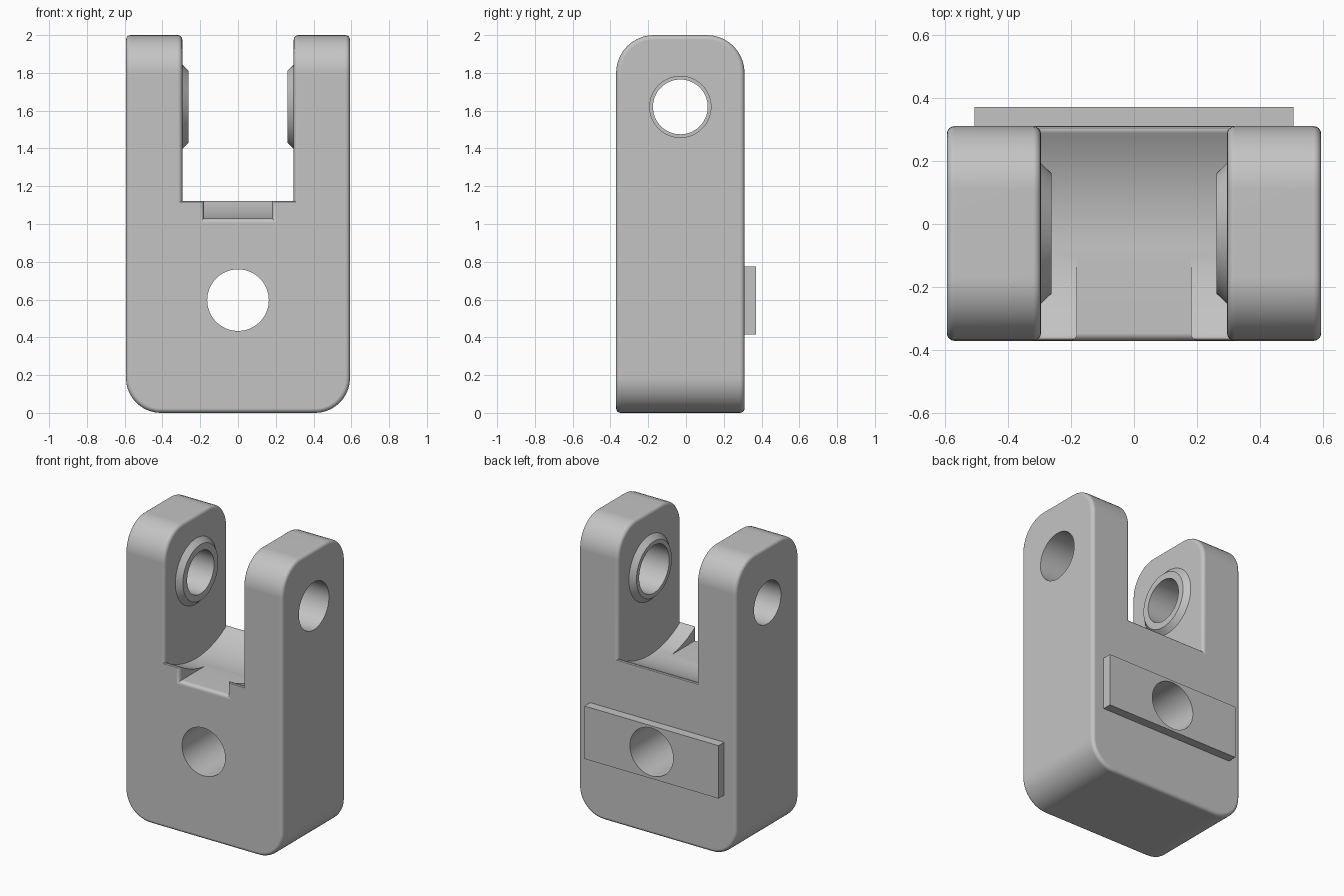
import bpy, bmesh, math
from mathutils import Matrix

if "Cube" in bpy.data.objects:
    bpy.data.objects.remove(bpy.data.objects["Cube"], do_unlink=True)

grey = bpy.data.materials.new("light_grey")
grey.use_nodes = True
grey.diffuse_color = (0.55, 0.55, 0.55, 1)
grey.node_tree.nodes["Principled BSDF"].inputs["Base Color"].default_value = grey.diffuse_color

# Main dimensions
HALF_W, FRONT, BACK, TOP = 0.593, -0.37, 0.31, 2.0
SLOT = 0.295                       # half width between the arms
PIN_Y, PIN_Z = -0.03, 1.62         # pivot axis
BOLT_Z = 0.597
SWEEP = 0.595                      # radius of the hollow floor
EDGE = 0.024                       # small edge rounding


def make_object(name, bm):
    bmesh.ops.recalc_face_normals(bm, faces=bm.faces[:])
    mesh = bpy.data.meshes.new(name)
    bm.to_mesh(mesh)
    bm.free()
    mesh.materials.append(grey)
    ob = bpy.data.objects.new(name, mesh)
    bpy.context.collection.objects.link(ob)
    return ob


def box_mesh(x0, x1, y0, y1, z0, z1):
    bm = bmesh.new()
    bmesh.ops.create_cube(bm, size=1)
    bmesh.ops.scale(bm, vec=(x1 - x0, y1 - y0, z1 - z0), verts=bm.verts)
    bmesh.ops.translate(bm, vec=((x0 + x1) / 2, (y0 + y1) / 2, (z0 + z1) / 2), verts=bm.verts)
    return bm


def cone_object(name, axis, centre, r1, r2, depth):
    bm = bmesh.new()
    turn = Matrix.Rotation(math.pi / 2, 4, 'Y' if axis == 'X' else 'X')
    bmesh.ops.create_cone(bm, cap_ends=True, segments=64, radius1=r1, radius2=r2,
                          depth=depth, matrix=Matrix.Translation(centre) @ turn)
    return make_object(name, bm)


def cut(target, cutter):
    cutter.hide_render = True
    mod = target.modifiers.new("cut", 'BOOLEAN')
    mod.operation, mod.solver, mod.object = 'DIFFERENCE', 'EXACT', cutter
    bpy.context.view_layer.objects.active = target
    bpy.ops.object.modifier_apply(modifier=mod.name)


def discard(ob):
    bpy.data.objects.remove(ob, do_unlink=True)


def round_edges(bm, rule, offset, segments):
    edges = [e for e in bm.edges if rule(e)]
    bmesh.ops.bevel(bm, geom=edges, offset=offset, segments=segments, profile=0.5,
                    affect='EDGES', clamp_overlap=False)


# Body block: rounded bottom corners across, rounded arm tops front to back
bm = box_mesh(-HALF_W, HALF_W, FRONT, BACK, 0, TOP)
along = lambda e, i: abs(e.verts[0].co[i] - e.verts[1].co[i]) > 0.1
round_edges(bm, lambda e: along(e, 1) and e.verts[0].co.z < 0.01, 0.185, 10)
round_edges(bm, lambda e: along(e, 0) and e.verts[0].co.z > 1.9, 0.2, 10)
body = make_object("body", bm)

# Slot between the arms, with a floor swept around the pivot
bm = bmesh.new()
arc = [math.radians(a) for a in range(-55, 56, 5)]
profile = [(PIN_Y + SWEEP * math.sin(a), PIN_Z - SWEEP * math.cos(a)) for a in arc]
profile += [(profile[-1][0], 2.3), (profile[0][0], 2.3)]
face = bm.faces.new([bm.verts.new((-SLOT, y, z)) for y, z in profile])
extruded = bmesh.ops.extrude_face_region(bm, geom=[face])["geom"]
bmesh.ops.translate(bm, vec=(2 * SLOT, 0, 0),
                    verts=[v for v in extruded if isinstance(v, bmesh.types.BMVert)])
slot_cutter = make_object("slot_cutter", bm)

# Relief notch in the front lip
notch_cutter = make_object("notch_cutter", box_mesh(-0.18, 0.18, -0.6, -0.05, 1.03, 1.25))
for cutter in (slot_cutter, notch_cutter):
    cut(body, cutter)
    discard(cutter)


# Small rounding on outer edges, leaving inner corners and notch sides crisp
def outer_edge(e):
    if len(e.link_faces) != 2 or e.calc_face_angle_signed() < math.radians(40):
        return False
    mid = (e.verts[0].co + e.verts[1].co) / 2
    return not (abs(mid.x) < 0.2 and FRONT + 0.005 < mid.y < BACK - 0.005
                and mid.z > 0.5)


bm = bmesh.new()
bm.from_mesh(body.data)
bmesh.ops.remove_doubles(bm, verts=bm.verts[:], dist=0.0005)
round_edges(bm, outer_edge, EDGE, 4)
bm.to_mesh(body.data)
bm.free()

# Locating key on the back
back_key = make_object("back_key", box_mesh(-0.505, 0.505, BACK - 0.001, 0.371, 0.415, 0.775))

# Bolt hole through body and key
bolt_cutter = cone_object("bolt_cutter", 'Y', (0, 0, BOLT_Z), 0.163, 0.163, 2)
cut(body, bolt_cutter)
cut(back_key, bolt_cutter)
discard(bolt_cutter)

# Pivot bosses and pin holes, the left hole slightly larger
parts = [body, back_key]
for name, side, radius in (("left", 1, 0.162), ("right", -1, 0.145)):
    tip, root = 0.261, SLOT + 0.001
    wide, narrow = 0.224, 0.19
    r1, r2 = (narrow, wide) if side > 0 else (wide, narrow)
    boss = cone_object(name + "_boss", 'X', (side * (tip + root) / 2, PIN_Y, PIN_Z),
                       r1, r2, root - tip)
    pin = cone_object("pin_cutter", 'X', (side * 0.5, PIN_Y, PIN_Z), radius, radius, 0.7)
    cut(body, pin)
    cut(boss, pin)
    discard(pin)
    parts.append(boss)

# Smooth curved faces, keep flats flat
bpy.ops.object.select_all(action='DESELECT')
for ob in parts:
    ob.select_set(True)
bpy.context.view_layer.objects.active = body
bpy.ops.object.shade_smooth_by_angle(angle=math.radians(30))
for ob in parts:
    ob.modifiers.new("flat_normals", 'WEIGHTED_NORMAL').keep_sharp = True
